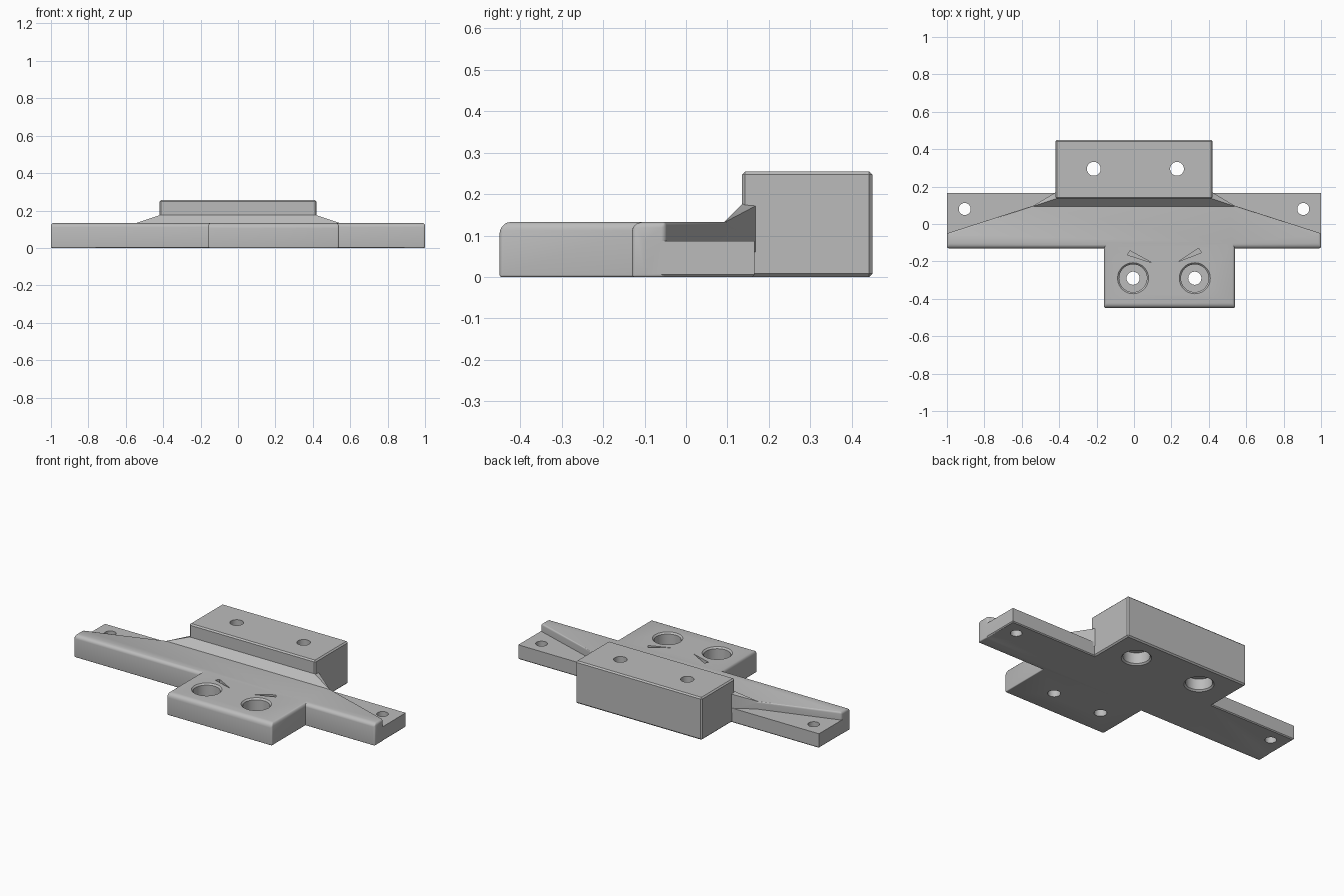
import bpy, bmesh, math
from mathutils import Matrix, Vector

cube = bpy.data.objects.get("Cube")
if cube:
    bpy.data.objects.remove(cube, do_unlink=True)

grey = bpy.data.materials.new("plain_grey")
grey.use_nodes = True
COLOR = (0.5, 0.5, 0.5, 1)
grey.diffuse_color = COLOR
grey.node_tree.nodes["Principled BSDF"].inputs["Base Color"].default_value = COLOR

DECK, SHELF, TOP = 0.133, 0.087, 0.255


def make(name, bm):
    bmesh.ops.recalc_face_normals(bm, faces=bm.faces)
    mesh = bpy.data.meshes.new(name)
    bm.to_mesh(mesh)
    bm.free()
    mesh.materials.append(grey)
    obj = bpy.data.objects.new(name, mesh)
    bpy.context.collection.objects.link(obj)
    return obj


def prism(bm, outline, z0, z1):
    face = bm.faces.new([bm.verts.new((x, y, z0)) for x, y in outline])
    up = bmesh.ops.extrude_face_region(bm, geom=[face])["geom"]
    bmesh.ops.translate(bm, vec=(0, 0, z1 - z0),
                        verts=[v for v in up if isinstance(v, bmesh.types.BMVert)])


def rect(x0, x1, y0, y1):
    return [(x0, y0), (x1, y0), (x1, y1), (x0, y1)]


def lathe(bm, x, y, profile, steps=48):
    # Closed solid of revolution from (radius, height) pairs
    rings = [[bm.verts.new((x + r * math.cos(math.tau * i / steps),
                            y + r * math.sin(math.tau * i / steps), z))
              for i in range(steps)] for r, z in profile]
    for a, b in zip(rings, rings[1:]):
        for i in range(steps):
            j = (i + 1) % steps
            bm.faces.new((a[i], a[j], b[j], b[i]))
    bm.faces.new(rings[0])
    bm.faces.new(rings[-1])


def apply(obj, kind, **settings):
    bpy.context.view_layer.objects.active = obj
    mod = obj.modifiers.new(kind, kind)
    for key, value in settings.items():
        setattr(mod, key, value)
    bpy.ops.object.modifier_apply(modifier=mod.name)


def combine(obj, tool, operation):
    apply(obj, 'BOOLEAN', object=tool, operation=operation, solver='EXACT')
    bpy.data.objects.remove(tool, do_unlink=True)


# Raised deck with the offset front tab, rounded along its upper edges
bm = bmesh.new()
prism(bm, [(-1, -0.13), (-0.16, -0.13), (-0.16, -0.45), (0.54, -0.45),
           (0.54, -0.13), (1, -0.13), (1, -0.05), (0.418, 0.137), (0.4, 0.2),
           (-0.4, 0.2), (-0.418, 0.137), (-1, -0.05)], 0, DECK)
weight = bm.edges.layers.float.new("bevel_weight_edge")
for e in bm.edges:
    a, b = e.verts[0].co, e.verts[1].co
    mid, run = (a + b) / 2, a - b
    inner_corner = abs(run.z) > 0.1 and mid.y > -0.2 and abs(mid.x) < 0.9
    if mid.y > 0.13 or inner_corner:
        continue
    if abs(run.z) > 0.1:
        e[weight] = 0.35
    elif mid.z < 0.01:
        e[weight] = 0.2
    elif abs(run.y) < 0.001:
        e[weight] = 1
    else:
        e[weight] = 0.5 if abs(run.x) < 0.001 else 0.35
body = make("mounting_bracket", bm)
apply(body, 'BEVEL', limit_method='WEIGHT', width=0.028, segments=5)

# Low rear shelf under the wing ends
bm = bmesh.new()
prism(bm, rect(-1, 1, -0.1, 0.165), 0, SHELF)
low = [e for e in bm.edges if all(v.co.z < 0.01 for v in e.verts)
       and sum(v.co.y for v in e.verts) > -0.19]
bmesh.ops.bevel(bm, geom=low, offset=0.0056, segments=1, affect='EDGES')
combine(body, make("rear_shelf", bm), 'UNION')

# Tall rear block with fine chamfers
bm = bmesh.new()
prism(bm, rect(-0.42, 0.42, 0.135, 0.45), 0, TOP)
bmesh.ops.bevel(bm, geom=bm.edges[:], offset=0.008, segments=1, affect='EDGES')
combine(body, make("rear_block", bm), 'UNION')

# Sloped web from the deck up to the block
bm = bmesh.new()
for s in (-1, 1):
    for x, y, z in ((0.55, 0.091, DECK - 0.002), (0.55, 0.091, 0.06), (0.41, 0.137, 0.178),
                    (0.41, 0.137, 0.06), (0.4, 0.18, 0.178), (0.4, 0.18, 0.06)):
        bm.verts.new((s * x, y, z))
bmesh.ops.convex_hull(bm, input=bm.verts[:])
combine(body, make("sloped_web", bm), 'UNION')

# Screw holes: counterbored in tab (from above) and block (from below), plain in wings
bm = bmesh.new()
for x in (-0.005, 0.325):
    lathe(bm, x, -0.29, [(0.035, -0.05), (0.035, 0.06), (0.074, 0.06),
                         (0.074, DECK - 0.009), (0.083, DECK), (0.083, 0.2)])
for x in (-0.215, 0.23):
    lathe(bm, x, 0.295, [(0.083, -0.05), (0.083, 0), (0.074, 0.009),
                         (0.074, 0.075), (0.037, 0.075), (0.037, 0.3)])
for x in (-0.905, 0.905):
    lathe(bm, x, 0.08, [(0.032, -0.05), (0.032, 0.2)])
# Tapered grooves above the tab holes
for groove in ([(-0.035, -0.165), (0.095, -0.207), (-0.022, -0.143)],
               [(0.24, -0.2), (0.36, -0.153), (0.345, -0.13)]):
    prism(bm, groove, DECK - 0.02, 0.2)
combine(body, make("hole_cutter", bm), 'DIFFERENCE')

# Keep crisp edges, smooth the fillets and bores
for o in bpy.context.selected_objects:
    o.select_set(False)
body.select_set(True)
bpy.context.view_layer.objects.active = body
bpy.ops.object.shade_smooth_by_angle(angle=math.radians(30))
